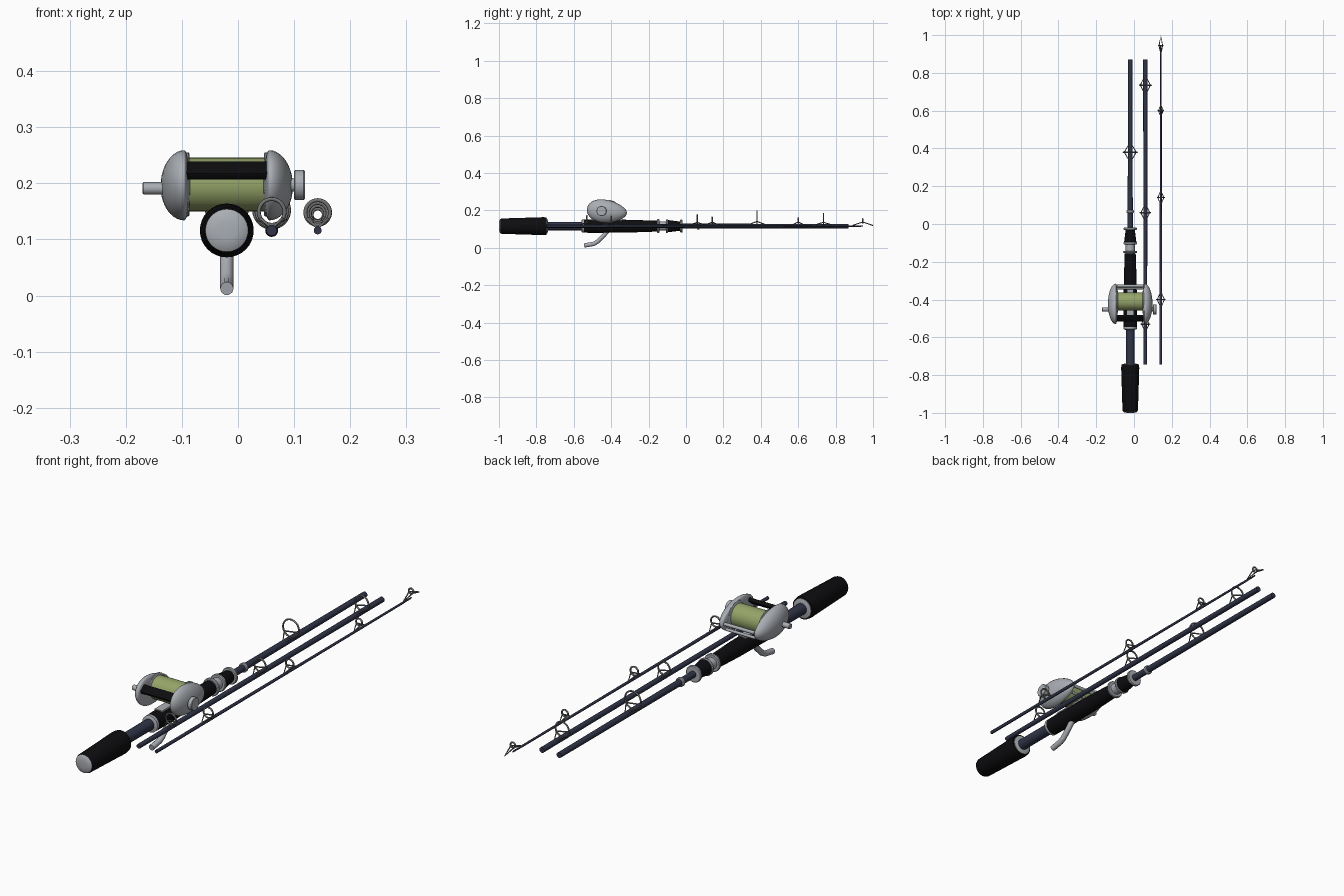
import bpy, bmesh, math
from mathutils import Vector, Matrix

if "Cube" in bpy.data.objects:
    bpy.data.objects.remove(bpy.data.objects["Cube"])

ROD_Z = 0.116
MAIN_X, MID_X, TIP_X = -0.02, 0.06, 0.142


def material(name, rgb):
    m = bpy.data.materials.new(name)
    m.diffuse_color = (*rgb, 1)
    m.use_nodes = True
    m.node_tree.nodes["Principled BSDF"].inputs["Base Color"].default_value = m.diffuse_color
    return m


BLACK = material("black foam", (0.004, 0.004, 0.005))
NAVY = material("dark navy", (0.03, 0.035, 0.065))
SILVER = material("silver grey", (0.40, 0.42, 0.45))
WIRE = material("dark steel", (0.17, 0.17, 0.17))
GREEN = material("line green", (0.30, 0.37, 0.14))


def finish(name, bm, mat, angle=40):
    bmesh.ops.recalc_face_normals(bm, faces=bm.faces[:])
    me = bpy.data.meshes.new(name)
    bm.to_mesh(me)
    bm.free()
    ob = bpy.data.objects.new(name, me)
    bpy.context.collection.objects.link(ob)
    me.materials.append(mat)
    bpy.context.view_layer.objects.active = ob
    ob.select_set(True)
    bpy.ops.object.shade_smooth_by_angle(angle=math.radians(angle))
    ob.select_set(False)
    return ob


def lathe(name, profile, mat, origin, axis="Y", sides=32):
    """Closed turned part; profile is (position along axis, radius)."""
    bm = bmesh.new()
    rings = []
    for p, r in profile:
        ring = []
        for i in range(sides):
            a = 2 * math.pi * i / sides
            u, v = r * math.cos(a), r * math.sin(a)
            co = (u, p, v) if axis == "Y" else (p, u, v)
            ring.append(bm.verts.new(Vector(co) + Vector(origin)))
        rings.append(ring)
    for a, b in zip(rings, rings[1:]):
        for i in range(sides):
            j = (i + 1) % sides
            bm.faces.new((a[i], a[j], b[j], b[i]))
    bm.faces.new(rings[0])
    bm.faces.new(rings[-1])
    return finish(name, bm, mat)


def tube(name, points, radius, mat, smooth_path=False):
    """Round wire through the points."""
    cu = bpy.data.curves.new(name, "CURVE")
    cu.dimensions = "3D"
    cu.bevel_depth = radius
    cu.bevel_resolution = 3
    cu.use_fill_caps = True
    sp = cu.splines.new("POLY")
    sp.points.add(len(points) - 1)
    for q, p in zip(sp.points, points):
        q.co = (*p, 1)
    ob = bpy.data.objects.new(name, cu)
    bpy.context.collection.objects.link(ob)
    cu.materials.append(mat)
    return ob


def ring(name, centre, radius, wire):
    """Line ring facing along the rod."""
    bpy.ops.mesh.primitive_torus_add(location=centre, rotation=(math.pi / 2, 0, 0),
                                     major_radius=radius, minor_radius=wire,
                                     major_segments=32, minor_segments=8)
    ob = bpy.context.object
    ob.name = name
    ob.data.materials.append(WIRE)
    bpy.ops.object.shade_smooth()
    ob.select_set(False)


def guide(name, x, y, radius, zc, reach):
    ring(name + "_ring", (x, y, zc), radius, 0.0035)
    for s in (-1, 1):
        foot = (x, y + s * reach, ROD_Z + 0.004)
        tube(name + "_leg", [(x - radius * 0.85, y, zc - radius * 0.5), foot,
                             (x + radius * 0.85, y, zc - radius * 0.5)], 0.0028, WIRE)


# Butt grip with silver caps
main = (MAIN_X, 0, ROD_Z)
lathe("butt_grip", [(-0.993, 0.038), (-0.985, 0.041), (-0.76, 0.048), (-0.745, 0.046)], BLACK, main)
lathe("butt_cap", [(-1.0, 0.015), (-0.998, 0.03), (-0.993, 0.038), (-0.985, 0.039)], SILVER, main)
lathe("butt_collar", [(-0.75, 0.04), (-0.742, 0.04), (-0.738, 0.026)], SILVER, main)

# Three rod sections
lathe("handle_tube", [(-0.76, 0.023), (-0.54, 0.023)], NAVY, main)
lathe("main_rod", [(-0.1, 0.014), (0.87, 0.0115)], NAVY, main)
lathe("middle_rod", [(-0.745, 0.0095), (0.87, 0.0115)], NAVY, (MID_X, 0, ROD_Z), sides=20)
lathe("tip_rod", [(-0.745, 0.007), (0.88, 0.0045), (0.945, 0.003)], NAVY, (TIP_X, 0, ROD_Z), sides=16)

# Fore grip, collars and winding check
lathe("fore_grip", [(-0.545, 0.035), (-0.48, 0.036), (-0.30, 0.034), (-0.155, 0.029)], BLACK, main)
lathe("rear_collar", [(-0.56, 0.026), (-0.556, 0.035), (-0.542, 0.035)], SILVER, main)
lathe("lock_core", [(-0.16, 0.024), (-0.09, 0.024)], SILVER, main)
lathe("front_cone", [(-0.1, 0.033), (-0.028, 0.024)], BLACK, main)
for y, r in ((-0.148, 0.037), (-0.102, 0.036), (-0.025, 0.035)):
    lathe("lock_ring", [(y - 0.006, r - 0.003), (y - 0.003, r), (y + 0.003, r), (y + 0.006, r - 0.003)],
          SILVER, main)
lathe("winding_check", [(0.058, 0.016), (0.061, 0.019), (0.07, 0.019), (0.073, 0.016)], SILVER, main)

# Line guides: x, y, ring radius, ring height, leg reach
for x, y, r, zc, d in ((MAIN_X, 0.38, 0.037, 0.16, 0.055),
                       (MID_X, 0.735, 0.031, 0.152, 0.055), (MID_X, 0.06, 0.027, 0.15, 0.05),
                       (MID_X, -0.53, 0.023, 0.149, 0.045),
                       (TIP_X, -0.40, 0.022, 0.148, 0.045), (TIP_X, 0.14, 0.018, 0.147, 0.04),
                       (TIP_X, 0.60, 0.014, 0.146, 0.035), (TIP_X, 0.945, 0.011, 0.144, 0.053)):
    guide("guide", x, y, r, zc, d)

# Reel side plates: domed egg outlines
RY, RZ = -0.423, 0.195
for side, name in ((-1, "left_side_plate"), (1, "right_side_plate")):
    bm = bmesh.new()
    bmesh.ops.create_uvsphere(bm, u_segments=36, v_segments=20, radius=1,
                              matrix=Matrix.Rotation(math.pi / 2, 4, "Y"))
    for v in bm.verts:
        x, y, z = v.co
        x *= 0.042 if x * side > 0 else 0.011
        v.co = (MAIN_X + side * 0.076 + x, RY + 0.107 * y, RZ + 0.061 * z * (1 - 0.2 * y) - 0.008 * y)
    finish(name, bm, SILVER, 60)

# Spool, flanges, knobs and frame bars (turned along x)
spool = (MAIN_X, -0.41, 0.198)
lathe("line_spool", [(-0.068, 0.048), (0.068, 0.048)], GREEN, spool, "X")
for s in (-1, 1):
    c = s * 0.07
    lathe("spool_flange", [(c - 0.004, 0.054), (c - 0.002, 0.057), (c + 0.002, 0.057), (c + 0.004, 0.054)],
          SILVER, spool, "X")
lathe("crank_peg", [(-0.17, 0.009), (-0.168, 0.011), (-0.12, 0.011)], SILVER, (0, -0.452, 0.191), "X", 20)
lathe("drag_hub", [(0.08, 0.012), (0.105, 0.012)], SILVER, (0, -0.452, 0.197), "X", 20)
lathe("drag_knob", [(0.1, 0.025), (0.102, 0.027), (0.117, 0.027), (0.119, 0.025)], SILVER,
      (0, -0.452, 0.197), "X", 24)
lathe("front_bar", [(-0.07, 0.007), (0.07, 0.007)], SILVER, (MAIN_X, -0.328, 0.19), "X", 16)
lathe("lower_bar", [(-0.07, 0.006), (0.07, 0.006)], SILVER, (MAIN_X, -0.34, 0.163), "X", 16)

# Thumb bar, tilted back
bm = bmesh.new()
bmesh.ops.create_cube(bm, size=1, matrix=Matrix.Translation((MAIN_X, -0.5, 0.223))
                      @ Matrix.Rotation(math.radians(40), 4, "X") @ Matrix.Diagonal((0.163, 0.036, 0.016, 1)))
bmesh.ops.bevel(bm, geom=bm.edges[:], offset=0.004, segments=2, affect="EDGES", profile=0.5)
finish("thumb_bar", bm, BLACK)

# Reel foot on the seat
bm = bmesh.new()
bmesh.ops.create_cube(bm, size=1, matrix=Matrix.Translation((MAIN_X, -0.42, 0.148))
                      @ Matrix.Diagonal((0.035, 0.16, 0.012, 1)))
finish("reel_foot", bm, SILVER)

# Trigger under the grip
tube("trigger", [(MAIN_X, -0.415, 0.095), (MAIN_X, -0.44, 0.066), (MAIN_X, -0.475, 0.032),
                 (MAIN_X, -0.495, 0.021), (MAIN_X, -0.545, 0.0125)], 0.012, SILVER)
